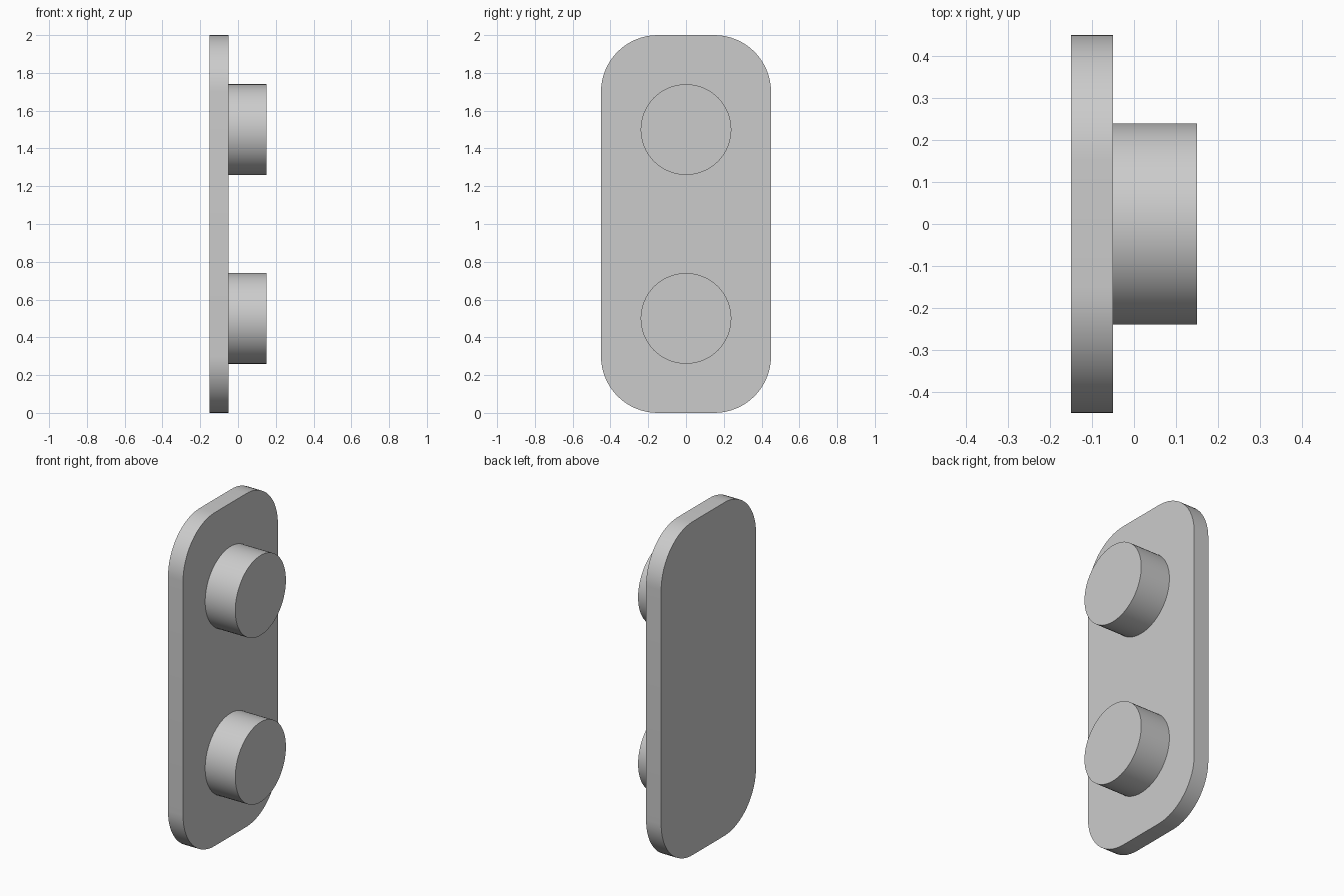
import bpy, bmesh
from math import cos, sin, pi, radians

cube = bpy.data.objects.get("Cube")
if cube:
    bpy.data.objects.remove(cube, do_unlink=True)

grey = bpy.data.materials.new("light_grey")
grey.use_nodes = True
colour = (0.6, 0.6, 0.6, 1)
grey.diffuse_color = colour
grey.node_tree.nodes["Principled BSDF"].inputs["Base Color"].default_value = colour


def extrude_x(name, outline, x0, x1):
    """Solid made from a (y, z) outline swept along x."""
    bm = bmesh.new()
    face = bm.faces.new([bm.verts.new((x0, y, z)) for y, z in outline])
    swept = bmesh.ops.extrude_face_region(bm, geom=[face], use_keep_orig=True)
    verts = [v for v in swept["geom"] if isinstance(v, bmesh.types.BMVert)]
    bmesh.ops.translate(bm, verts=verts, vec=(x1 - x0, 0, 0))
    bmesh.ops.recalc_face_normals(bm, faces=bm.faces)
    mesh = bpy.data.meshes.new(name)
    bm.to_mesh(mesh)
    bm.free()
    mesh.materials.append(grey)
    obj = bpy.data.objects.new(name, mesh)
    bpy.context.collection.objects.link(obj)
    bpy.ops.object.select_all(action="DESELECT")
    obj.select_set(True)
    bpy.context.view_layer.objects.active = obj
    bpy.ops.object.shade_smooth_by_angle(angle=radians(30))
    return obj


def arc(cy, cz, r, start, sweep, steps):
    return [(cy + r * cos(start + sweep * i / steps),
             cz + r * sin(start + sweep * i / steps)) for i in range(steps + 1)]


# Back plate with rounded corners
half_w, height, r = 0.45, 2.0, 0.3
corners = [(half_w - r, height - r), (r - half_w, height - r),
           (r - half_w, r), (half_w - r, r)]
plate = []
for i, (cy, cz) in enumerate(corners):
    plate += arc(cy, cz, r, i * pi / 2, pi / 2, 16)
extrude_x("back_plate", plate, -0.15, -0.05)

# Two round pegs
for name, z in (("lower_peg", 0.5), ("upper_peg", 1.5)):
    extrude_x(name, arc(0, z, 0.24, 0, 2 * pi, 64)[:-1], -0.05, 0.15)
